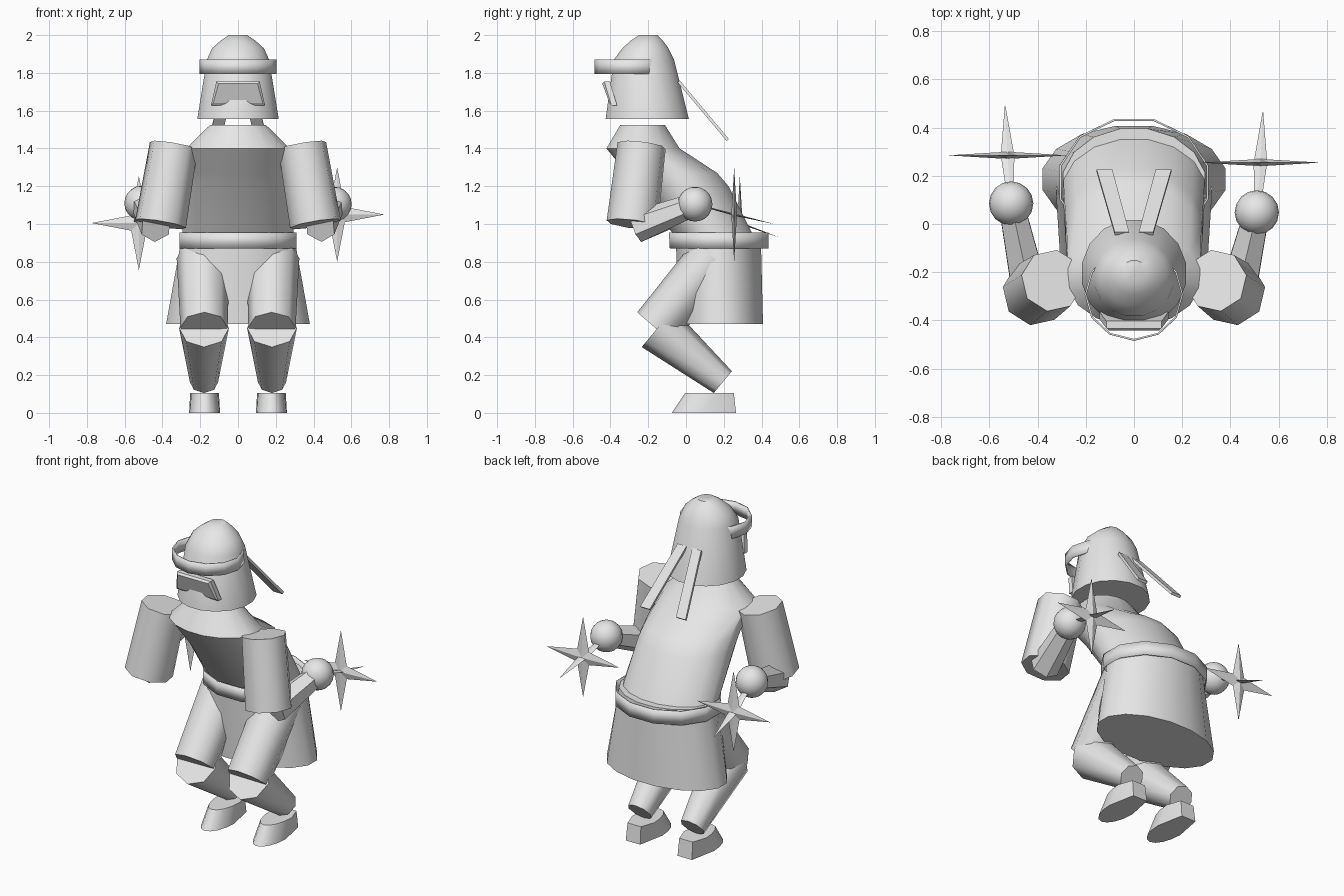
import bpy
import bmesh
from math import cos, sin, pi, radians
from mathutils import Vector, Matrix

cube = bpy.data.objects.get("Cube")
if cube:
    bpy.data.objects.remove(cube, do_unlink=True)

grey = bpy.data.materials.new("plain grey")
grey.use_nodes = True
grey.diffuse_color = (0.8, 0.8, 0.8, 1)
grey.node_tree.nodes["Principled BSDF"].inputs["Base Color"].default_value = (0.8, 0.8, 0.8, 1)


def finish(name, bm, smooth=None):
    bmesh.ops.recalc_face_normals(bm, faces=bm.faces[:])
    mesh = bpy.data.meshes.new(name)
    bm.to_mesh(mesh)
    bm.free()
    mesh.materials.append(grey)
    obj = bpy.data.objects.new(name, mesh)
    bpy.context.collection.objects.link(obj)
    if smooth:
        bpy.ops.object.select_all(action='DESELECT')
        obj.select_set(True)
        bpy.context.view_layer.objects.active = obj
        bpy.ops.object.shade_smooth_by_angle(angle=radians(smooth))
    return obj


def skin(bm, loops, caps=True):
    """Bridge equally sized loops of points, and close the ends."""
    rows = [[bm.verts.new(p) for p in loop] for loop in loops]
    n = len(rows[0])
    for a, b in zip(rows, rows[1:]):
        for i in range(n):
            j = (i + 1) % n
            bm.faces.new((a[i], a[j], b[j], b[i]))
    if caps:
        bm.faces.new(rows[0])
        bm.faces.new(rows[-1])


def oval(z, y_front, y_back, rx, n, phase=0.5):
    yc, ry = (y_front + y_back) / 2, (y_back - y_front) / 2
    return [(rx * sin(2 * pi * (i + phase) / n),
             yc + ry * cos(2 * pi * (i + phase) / n), z) for i in range(n)]


def body(name, rings, n, smooth, caps=True, phase=0.5):
    bm = bmesh.new()
    skin(bm, [oval(*r, n, phase) for r in rings], caps)
    return finish(name, bm, smooth)


def limb(name, a, b, r1, r2, sides=8):
    a, b = Vector(a), Vector(b)
    axis = b - a
    turn = axis.to_track_quat('Z', 'Y').to_matrix().to_4x4()
    bm = bmesh.new()
    bmesh.ops.create_cone(bm, cap_ends=True, segments=sides, radius1=r1, radius2=r2,
                          depth=axis.length,
                          matrix=Matrix.Translation((a + b) / 2) @ turn)
    return finish(name, bm, 50)


def band(name, rings, n, phase):
    obj = body(name, rings, n, 40, caps=False, phase=phase)
    mod = obj.modifiers.new("thickness", 'SOLIDIFY')
    mod.thickness = 0.008


# Helmet, brow band and face plate
body("helmet", [(1.555, -0.43, 0.02, 0.22), (1.87, -0.385, -0.06, 0.168),
                (1.93, -0.34, -0.09, 0.14), (1.97, -0.295, -0.12, 0.095),
                (2.0, -0.25, -0.15, 0.05)], 16, 40)
band("brow_band", [(1.795, -0.485, -0.1, 0.205), (1.87, -0.485, -0.1, 0.205)], 12, 0)

bm = bmesh.new()
plate = []
for depth, inset in ((0.04, 0), (0.01, 0), (0, 0.012)):
    top, low = 1.755 - inset, 1.628 + inset
    plate.append([(-0.143 + inset, depth - 0.405, low), (0.143 - inset, depth - 0.405, low),
                  (0.115 - inset, depth - 0.443, top), (-0.115 + inset, depth - 0.443, top)])
skin(bm, plate)
finish("face_plate", bm)

# Torso, waist belt and skirt
body("torso", [(1.525, -0.35, -0.11, 0.15), (1.4, -0.425, -0.03, 0.28),
               (1.27, -0.32, 0.17, 0.285), (1.2, -0.26, 0.23, 0.29),
               (0.93, -0.06, 0.365, 0.3)], 16, 40)
band("waist_belt", [(0.87, -0.095, 0.445, 0.32), (0.955, -0.1, 0.445, 0.32)], 12, 0.5)
body("skirt", [(0.95, -0.06, 0.4, 0.3), (0.47, -0.04, 0.412, 0.388)], 16, 40)


def throwing_star(name, center):
    bm = bmesh.new()
    rim = []
    for i in range(8):
        r = 0.057 if i % 2 else 0.25
        rim.append(bm.verts.new((r * cos(i * pi / 4), 0, r * sin(i * pi / 4))))
    for side in (-0.015, 0.015):
        hub = bm.verts.new((0, side, 0))
        for i in range(8):
            bm.faces.new((rim[i], rim[(i + 1) % 8], hub))
    bmesh.ops.translate(bm, verts=bm.verts[:], vec=center)
    finish(name, bm)


def spike(name, start, middle, tip):
    """Flat blade passing through the middle of a star."""
    start, middle, tip = Vector(start), Vector(middle), Vector(tip)
    wide, thick = Vector((0.028, 0, 0)), Vector((0, 0, 0.006))
    bm = bmesh.new()
    loops = [[p + wide * k, p + thick * k, p - wide * k, p - thick * k]
             for p, k in ((start, 0.6), (middle, 1), (tip, 0.05))]
    skin(bm, loops)
    finish(name, bm)


for label, s in (("left", 1), ("right", -1)):
    # Head ribbons
    bm = bmesh.new()
    off = Vector((0, 0.012, 0.01))
    quad = [Vector(p) for p in ((s * 0.02, -0.045, 1.75), (s * 0.08, -0.045, 1.75),
                                (s * 0.155, 0.215, 1.44), (s * 0.09, 0.215, 1.44))]
    skin(bm, [quad, [p + off for p in quad]])
    finish(label + "_ribbon", bm)

    # Arms and hands
    hand = Vector((0.51, 0.048, 1.105)) if s > 0 else Vector((-0.51, 0.085, 1.11))
    limb(label + "_upper_arm", (s * 0.34, -0.235, 1.415), (s * 0.41, -0.285, 1.0), 0.13, 0.138)
    limb(label + "_forearm", (s * 0.435, -0.265, 0.985), hand, 0.085, 0.06, 6)
    bm = bmesh.new()
    bmesh.ops.create_uvsphere(bm, u_segments=16, v_segments=10, radius=0.092,
                              matrix=Matrix.Translation(hand))
    finish(label + "_hand", bm, 50)

    # Star and its spike
    hub = Vector((0.525, 0.255, 1.05)) if s > 0 else Vector((-0.525, 0.285, 1.005))
    tip = (0.535, 0.465, 1.0) if s > 0 else (-0.535, 0.49, 0.93)
    throwing_star(label + "_star", hub)
    spike(label + "_spike", hand + (hub - hand) * 0.3, hub, tip)

    # Legs
    limb(label + "_thigh", (s * 0.18, -0.163, 0.452), (s * 0.185, 0.15, 0.82), 0.125, 0.14)
    limb(label + "_shin", (s * 0.18, -0.15, 0.45), (s * 0.18, 0.195, 0.163), 0.132, 0.075)

    # Feet with a rounded toe and a flat heel
    bm = bmesh.new()
    soles = []
    for z, toe, heel, half in ((0, -0.075, 0.265, 0.082), (0.105, -0.005, 0.253, 0.076)):
        mid = toe + 0.17
        loop = [(s * 0.177 + half * cos(pi * i / 8), mid - (mid - toe) * sin(pi * i / 8), z)
                for i in range(9)]
        loop += [(s * 0.177 - half * 0.6, heel, z), (s * 0.177 + half * 0.6, heel, z)]
        soles.append(loop)
    skin(bm, soles)
    finish(label + "_foot", bm, 40)
